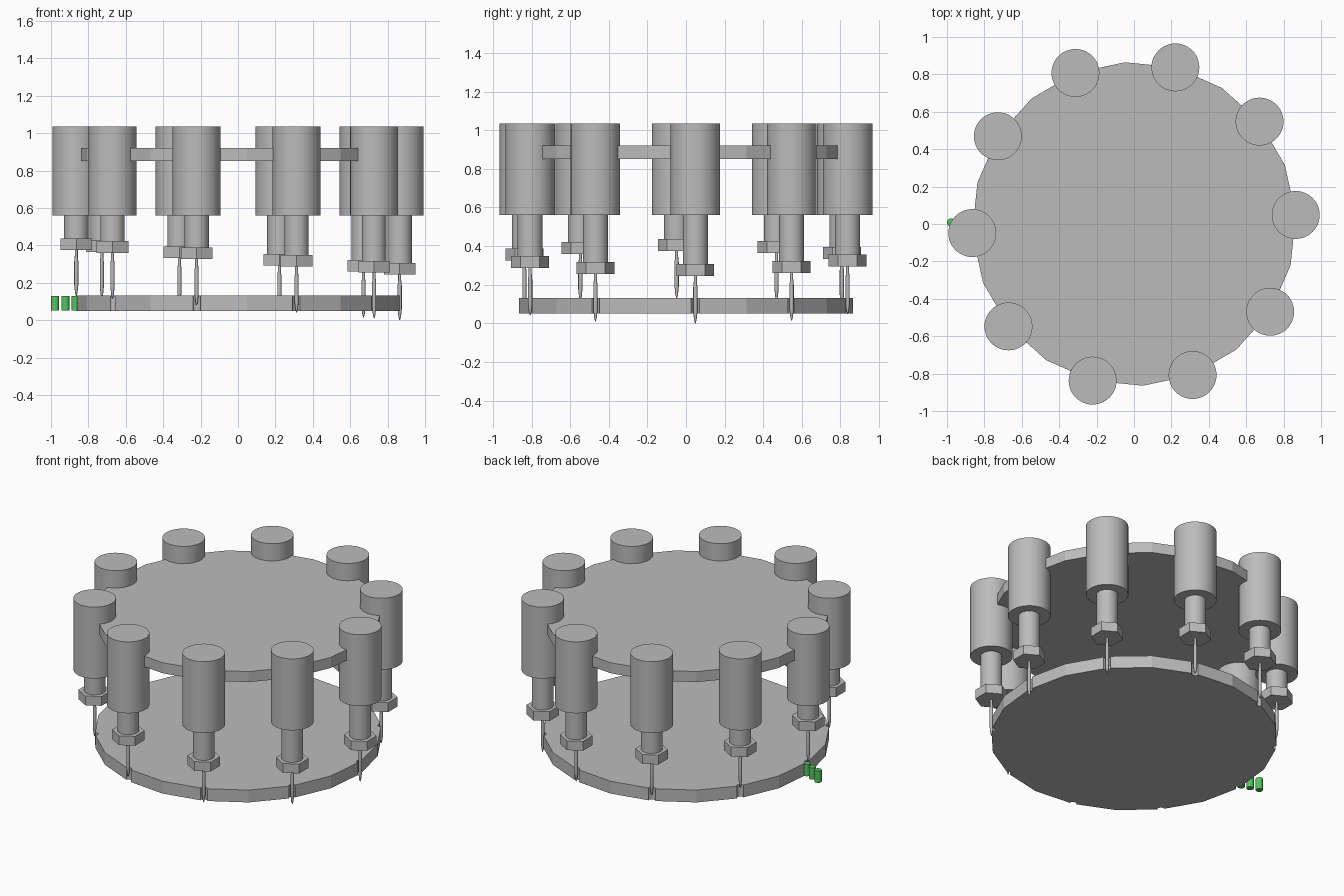
import bpy, bmesh, math
from math import cos, sin, radians, pi

if "Cube" in bpy.data.objects:
    bpy.data.objects.remove(bpy.data.objects["Cube"])

HEADS, RING, START = 10, 0.866, radians(3.2)

def material(name, rgb):
    m = bpy.data.materials.new(name)
    m.diffuse_color = (*rgb, 1)
    m.use_nodes = True
    m.node_tree.nodes["Principled BSDF"].inputs["Base Color"].default_value = m.diffuse_color
    return m

grey = material("machine_grey", (0.5, 0.5, 0.5))
green = material("vial_green", (0.09, 0.56, 0.12))

def finish(name, bm, mat, smooth):
    bmesh.ops.recalc_face_normals(bm, faces=bm.faces)
    me = bpy.data.meshes.new(name)
    bm.to_mesh(me)
    bm.free()
    if smooth:
        for p in me.polygons:
            p.use_smooth = True
        me.set_sharp_from_angle(angle=radians(35))
    me.materials.append(mat)
    ob = bpy.data.objects.new(name, me)
    bpy.context.collection.objects.link(ob)
    return ob

def lathe(name, x, y, profile, sides, mat, phase=0.0, smooth=True):
    """Stack of rings (radius, z), capped at both ends."""
    bm = bmesh.new()
    rings = [[bm.verts.new((x + r * cos(phase + 2 * pi * i / sides),
                            y + r * sin(phase + 2 * pi * i / sides), z))
              for i in range(sides)] for r, z in profile]
    for a, b in zip(rings, rings[1:]):
        for i in range(sides):
            j = (i + 1) % sides
            bm.faces.new((a[i], a[j], b[j], b[i]))
    bm.faces.new(rings[0])
    bm.faces.new(rings[-1])
    return finish(name, bm, mat, smooth)

def extrude(name, outline, z0, z1, mat):
    bm = bmesh.new()
    f = bm.faces.new([bm.verts.new((x, y, z0)) for x, y in outline])
    top = bmesh.ops.extrude_face_region(bm, geom=[f])["geom"]
    bmesh.ops.translate(bm, vec=(0, 0, z1 - z0),
                        verts=[v for v in top if isinstance(v, bmesh.types.BMVert)])
    return finish(name, bm, mat, False)

# upper carrier plate
lathe("upper_plate", 0, 0, [(RING, 0.85), (RING, 0.92)], 20, grey, START, smooth=False)

# lower star plate: a rounded notch under every head
outline = []
for k in range(HEADS):
    a = START + k * 2 * pi / HEADS
    cx, cy = RING * cos(a), RING * sin(a)
    for i in range(7):
        t = a - radians(98) - radians(164) * i / 6
        outline.append((cx + 0.022 * cos(t), cy + 0.022 * sin(t)))
    m = a + pi / HEADS
    outline.append((RING * cos(m), RING * sin(m)))
extrude("lower_notched_plate", outline, 0.05, 0.132, grey)

# heads: fixed barrel, with stem, nut and needle following a tilted cam
for k in range(HEADS):
    a = START + k * 2 * pi / HEADS
    x, y = RING * cos(a), RING * sin(a)
    z = 0.31 - 0.075 * x
    lathe(f"barrel_{k}", x, y, [(0.128, 0.56), (0.128, 1.035)], 48, grey)
    lathe(f"stem_{k}", x, y, [(0.065, z + 0.05), (0.065, 0.57)], 32, grey)
    lathe(f"nut_{k}", x, y, [(0.098, z), (0.098, z + 0.062)], 6, grey, pi / 2, smooth=False)
    lathe(f"needle_{k}", x, y,
          [(0.002, z - 0.245), (0.007, z - 0.225), (0.011, z - 0.185),
           (0.011, z - 0.06), (0.008, z - 0.03), (0.008, z + 0.01)], 12, grey)

# short row of vials feeding into the left notch
for i in range(3):
    lathe(f"vial_{i}", -0.978 + 0.055 * i, 0.008 - 0.019 * i,
          [(0.022, 0.052), (0.022, 0.13)], 24, green)
